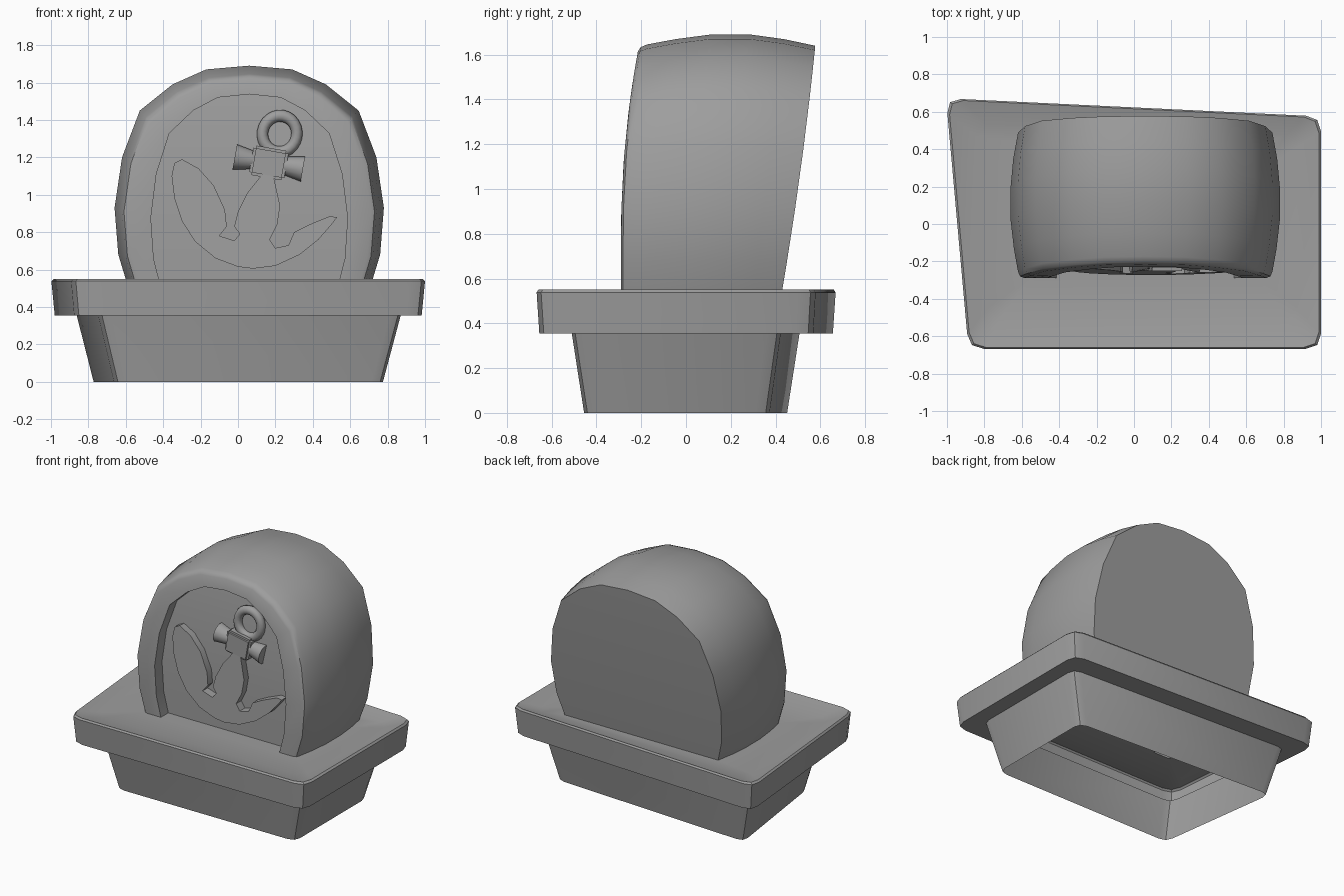
import bpy, bmesh, math
from mathutils import Matrix, Vector

cube = bpy.data.objects.get("Cube")
if cube:
    bpy.data.objects.remove(cube, do_unlink=True)

stone_grey = bpy.data.materials.new("stone_grey")
stone_grey.use_nodes = True
GREY = (0.34, 0.34, 0.34, 1)
stone_grey.diffuse_color = GREY
stone_grey.node_tree.nodes["Principled BSDF"].inputs["Base Color"].default_value = GREY


def smooth(obj, angle):
    bpy.ops.object.select_all(action='DESELECT')
    obj.select_set(True)
    bpy.context.view_layer.objects.active = obj
    bpy.ops.object.shade_smooth_by_angle(angle=math.radians(angle))


def finish(bm, name, angle=30):
    bmesh.ops.recalc_face_normals(bm, faces=bm.faces)
    mesh = bpy.data.meshes.new(name)
    bm.to_mesh(mesh)
    bm.free()
    obj = bpy.data.objects.new(name, mesh)
    bpy.context.collection.objects.link(obj)
    mesh.materials.append(stone_grey)
    smooth(obj, angle)
    return obj


def loft(bm, rings, closed=True):
    """Skin a list of equal-length point rings; returns the vertex rings."""
    loops = [[bm.verts.new(p) for p in ring] for ring in rings]
    for a, b in zip(loops, loops[1:]):
        n = len(a)
        for i in range(n if closed else n - 1):
            j = (i + 1) % n
            bm.faces.new((a[i], a[j], b[j], b[i]))
    return loops


def rounded_quad(corners, z, r, grow=0.0):
    """Four-cornered outline with each corner cut by two small facets."""
    pts = []
    pv = [Vector(c) * (1 + grow) for c in corners]
    for i, c in enumerate(pv):
        a = c + (pv[i - 1] - c).normalized() * r
        b = c + (pv[(i + 1) % 4] - c).normalized() * r
        pts += [(p.x, p.y, z) for p in (a, (a + b + c * 2) / 4, b)]
    return pts


# Headstone: hollow arch lofted from front to back with a barrel bulge
MID, FLOOR = .06, .515
half = [(.65, FLOOR), (.7, .68), (.72, .93), (.68, 1.2),
        (.585, 1.45), (.41, 1.59), (.23, 1.67), (0, 1.69)]
arch = half + [(-x, z) for x, z in reversed(half[:-1])]


def front_y(z):
    return -.29 + .08 * (max(0, z - .8) / .84) ** 2


def back_y(z):
    d = z - .55
    return .43 + .17 * d - .032 * d * d


def section(sx, sz, t, sink=0.0):
    ring = []
    for x, z in arch:
        z = FLOOR + (z - FLOOR) * sz
        y = front_y(z) * (1 - t) + back_y(z) * t + sink
        ring.append((MID + x * sx, y, z))
    return ring


def fill_across(bm, ring):
    """Close an arch with strips joining mirrored points."""
    n = len(ring)
    for i in range(n // 2):
        quad = [ring[i], ring[i + 1], ring[n - 2 - i], ring[n - 1 - i]]
        bm.faces.new(list(dict.fromkeys(quad)))


sections = [
    section(.73, .87, 0, .085),
    section(.73, .87, 0),
    section(.9, .935, 0),
    section(.93, .952, .012),
    section(.945, .962, .045),
    section(.975, .982, .2),
    section(1, 1, .4),
    section(1, 1, .62),
    section(.98, .982, .82),
    section(.945, .957, 1),
]
bm = bmesh.new()
rings = loft(bm, sections, closed=False)
fill_across(bm, rings[0])
fill_across(bm, rings[-1])
finish(bm, "headstone", 40)

# Plinth: tapered hollow foot, open below, under a skewed slab with a dished top
foot_low = [(-.78, .455), (.775, .37), (.775, -.455), (-.655, -.455)]
foot_high = [(-.87, .51), (.87, .42), (.87, -.51), (-.74, -.51)]
slab = [(-1.005, .672), (1, .575), (1, -.667), (-.885, -.667)]
dish = [(-.85, .53), (.87, .47), (.87, -.51), (-.78, -.51)]
bm = bmesh.new()
rings = loft(bm, [
    rounded_quad(foot_low, 0, .06),
    rounded_quad(foot_high, .355, .06),
    rounded_quad(slab, .355, .08, -.018),
    rounded_quad(slab, .538, .08),
    rounded_quad(slab, .55, .08, -.012),
    rounded_quad(dish, FLOOR, .06),
])

# Opening in the slab that follows the foot of the headstone
footprint = [s[0] for s in sections] + [s[-1] for s in reversed(sections)]
hole = [bm.verts.new(p) for p in footprint]
rim = [bm.edges.new((hole[i - 1], hole[i])) for i in range(len(hole))]
last = rings[-1]
rim += [bm.edges.get((last[i - 1], last[i])) for i in range(len(last))]
bmesh.ops.triangle_fill(bm, edges=rim, use_beauty=True, normal=(0, 0, 1))
finish(bm, "plinth", 25)

# Anchor flukes and shank: raised outline with sloped sides, fullest at the bottom
outline = [(-.3, 1.19), (-.34, 1.17), (-.355, 1.1), (-.34, .98), (-.3, .86),
           (-.23, .75), (-.12, .66), (0, .615), (.08, .605), (.2, .62),
           (.33, .68), (.43, .76), (.5, .84), (.53, .88), (.49, .885),
           (.38, .84), (.3, .8), (.27, .73), (.2, .715), (.17, .76),
           (.21, .84), (.225, .94), (.19, 1.1), (.13, 1.11), (.05, 1.01),
           (0, .91), (-.02, .83), (.01, .79), (-.02, .755), (-.1, .78),
           (-.06, .83), (-.07, .92), (-.13, 1.05), (-.21, 1.14)]
bm = bmesh.new()
base = [bm.verts.new((x, -.19, z)) for x, z in outline]
front = bm.faces.new(base)
bmesh.ops.inset_region(bm, faces=[front], thickness=.02, use_boundary=True)
for v in front.verts:
    v.co.y = -.272 + .06 * (v.co.z - .62)
bmesh.ops.triangulate(bm, faces=[front])
finish(bm, "anchor_body")

# Anchor crossbar: bevelled block with a flared stub at each end
bm = bmesh.new()
bmesh.ops.create_cube(bm, size=1, matrix=Matrix.Diagonal((.19, .12, .16, 1)))
bmesh.ops.bevel(bm, geom=bm.edges[:], offset=.014, segments=2, affect='EDGES')
for side in (-1, 1):
    place = Matrix.Translation((side * .135, 0, 0)) @ Matrix.Rotation(side * math.pi / 2, 4, 'Y')
    bmesh.ops.create_cone(bm, cap_ends=True, segments=14, radius1=.05,
                          radius2=.07, depth=.1, matrix=place)
bar = finish(bm, "anchor_crossbar")
bar.location = (.165, -.19, 1.17)
bar.rotation_euler.y = math.radians(10)

# Anchor ring: slightly tall oval
bpy.ops.mesh.primitive_torus_add(major_segments=24, minor_segments=10,
                                 major_radius=.092, minor_radius=.03,
                                 location=(.223, -.185, 1.325),
                                 rotation=(math.pi / 2, math.radians(10), 0))
ring = bpy.context.object
ring.name = "anchor_ring"
ring.scale.y = 1.06
ring.data.materials.append(stone_grey)
smooth(ring, 60)
